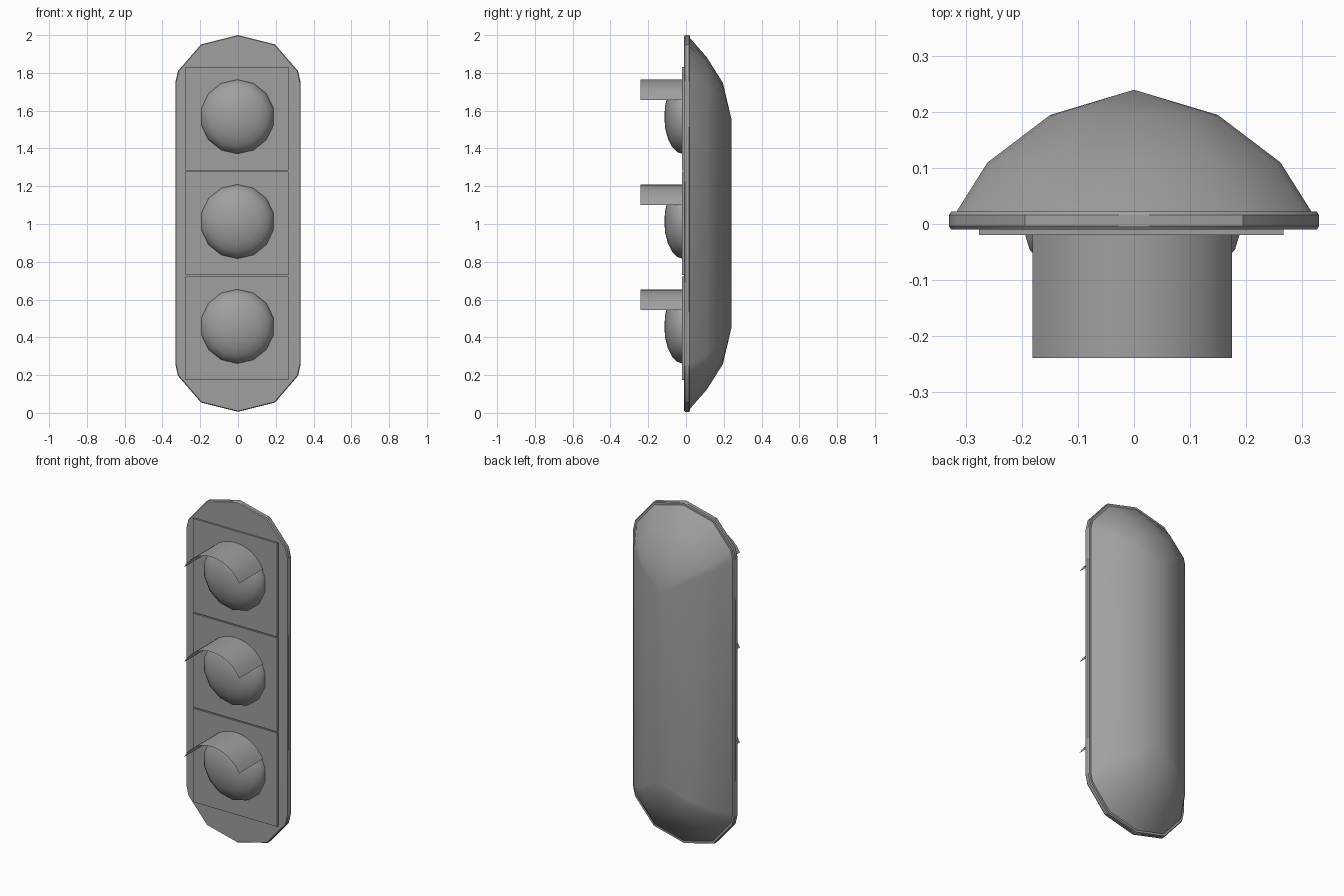
import bpy, bmesh, math
from mathutils import Matrix, Vector

cube = bpy.data.objects.get("Cube")
if cube:
    bpy.data.objects.remove(cube, do_unlink=True)

grey = bpy.data.materials.new("mid grey")
grey.use_nodes = True
grey.diffuse_color = (0.35, 0.35, 0.35, 1)
grey.node_tree.nodes["Principled BSDF"].inputs["Base Color"].default_value = grey.diffuse_color


def add_object(name, bm, smooth=None):
    bmesh.ops.recalc_face_normals(bm, faces=bm.faces)
    mesh = bpy.data.meshes.new(name)
    bm.to_mesh(mesh)
    bm.free()
    mesh.materials.append(grey)
    obj = bpy.data.objects.new(name, mesh)
    bpy.context.collection.objects.link(obj)
    if smooth:
        bpy.ops.object.select_all(action='DESELECT')
        obj.select_set(True)
        bpy.context.view_layer.objects.active = obj
        bpy.ops.object.shade_smooth_by_angle(angle=math.radians(smooth))
    return obj


# Quarter of the rounded-end outline, as fractions of half width and end height
QUARTER = [(1, 0.44), (0.96, 0.57), (0.59, 0.89), (0, 1)]
SPINE = 0.555  # half length of the straight middle


def ring(bm, width, end, y):
    right = [(x * width, SPINE + z * end) for x, z in QUARTER]
    upper = right + [(-x, z) for x, z in right[-2::-1]]
    outline = upper + [(x, -z) for x, z in reversed(upper)]
    return [bm.verts.new((x, y, 1.003 + z)) for x, z in outline]


def loft(bm, profile):
    rings = [ring(bm, *p) for p in profile]
    for a, b in zip(rings, rings[1:]):
        for i in range(len(a)):
            j = (i + 1) % len(a)
            bm.faces.new((a[i], a[j], b[j], b[i]))
    return rings


# Faceted, domed housing behind the face plate
bm = bmesh.new()
loft(bm, [(0.32, 0.43, 0.018), (0.262, 0.325, 0.11), (0.15, 0.19, 0.195), (0, 0, 0.24)])
bmesh.ops.remove_doubles(bm, verts=bm.verts, dist=0.0005)
add_object("back_housing", bm, 40)

# Face plate with softened rim
bm = bmesh.new()
rings = loft(bm, [(0.327, 0.438, -0.01), (0.331, 0.442, -0.004),
                  (0.331, 0.442, 0.016), (0.327, 0.438, 0.022)])
bm.faces.new(rings[0])
bm.faces.new(rings[-1])
add_object("face_plate", bm, 30)

for label, z in (("lower", 0.46), ("middle", 1.015), ("upper", 1.57)):
    # Square panel
    bm = bmesh.new()
    bmesh.ops.create_cube(bm, size=1, matrix=Matrix.Translation((-0.005, -0.014, z - 0.012))
                          @ Matrix.Diagonal((0.545, 0.012, 0.548, 1)))
    add_object(label + "_panel", bm)

    # Domed lens, front half only
    bm = bmesh.new()
    bmesh.ops.create_uvsphere(bm, u_segments=14, v_segments=10, radius=1,
                              matrix=Matrix.Translation((-0.003, -0.015, z - 0.002))
                              @ Matrix.Diagonal((0.198, 0.1, 0.198, 1))
                              @ Matrix.Rotation(math.pi / 2, 4, 'X'))
    cut = bm.verts[:] + bm.edges[:] + bm.faces[:]
    bmesh.ops.bisect_plane(bm, geom=cut, plane_co=Vector((0, -0.014, 0)),
                           plane_no=Vector((0, 1, 0)), clear_outer=True)
    add_object(label + "_lens", bm, 60)

    # Thin curved visor over the lens
    bm = bmesh.new()
    previous = None
    for i in range(13):
        angle = math.radians(27 + 126 * i / 12)
        x, h = 0.2 * math.cos(angle) - 0.003, z - 0.004 + 0.198 * math.sin(angle)
        pair = [bm.verts.new((x, y, h)) for y in (-0.015, -0.24)]
        if previous:
            bm.faces.new((previous[0], previous[1], pair[1], pair[0]))
        previous = pair
    add_object(label + "_visor", bm, 40)
